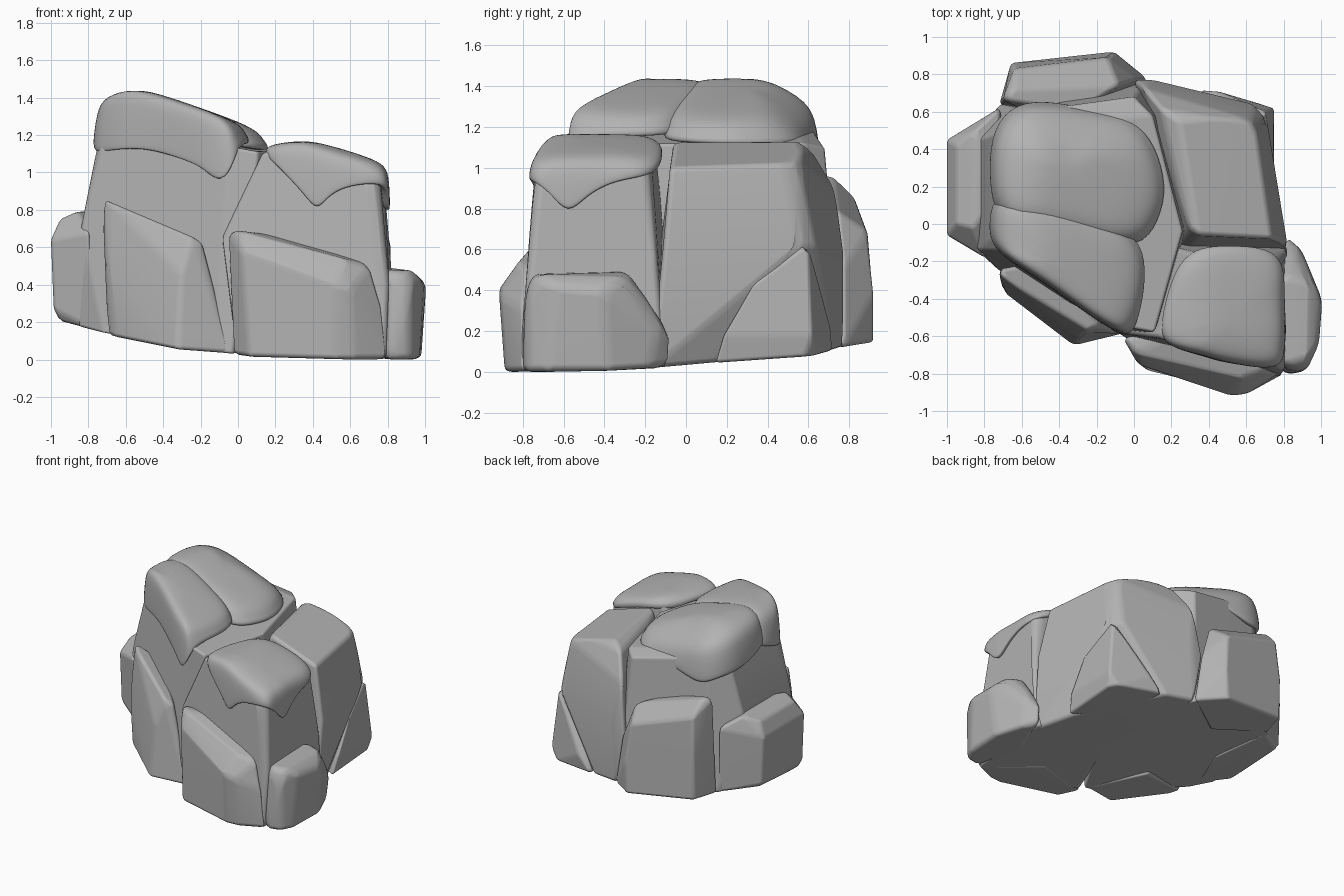
import bpy, bmesh, math
from mathutils import Vector

stone = bpy.data.materials.new("grey stone")
stone.diffuse_color = (0.45, 0.45, 0.45, 1)


def ground(x, y):
    """Gently tilted underside shared by all the rocks."""
    return max(0.0, 0.07 + 0.07 * y - 0.05 * x + 0.1 * min(0, x) ** 2)


def finish(name, bm):
    bmesh.ops.recalc_face_normals(bm, faces=bm.faces)
    me = bpy.data.meshes.new(name)
    bm.to_mesh(me)
    bm.free()
    me.materials.append(stone)
    ob = bpy.data.objects.new(name, me)
    bpy.context.collection.objects.link(ob)
    for p in me.polygons:
        p.use_smooth = True
    return ob


def rock(name, foot, upper, bevel=0.04):
    """Chiselled boulder: hull of a footprint and upper corners, edges rounded."""
    bm = bmesh.new()
    for x, y in foot:
        bm.verts.new((x, y, ground(x, y)))
    for p in upper:
        bm.verts.new(p)
    bmesh.ops.convex_hull(bm, input=bm.verts[:])
    loose = [v for v in bm.verts if not v.link_faces]
    bmesh.ops.delete(bm, geom=loose, context='VERTS')
    bmesh.ops.dissolve_limit(bm, angle_limit=math.radians(9),
                             verts=bm.verts[:], edges=bm.edges[:])
    ob = finish(name, bm)
    m = ob.modifiers.new("rounding", 'BEVEL')
    m.width, m.segments = bevel, 4
    m.limit_method, m.angle_limit = 'ANGLE', math.radians(12)
    n = ob.modifiers.new("normals", 'WEIGHTED_NORMAL')
    n.keep_sharp = True
    return ob


def cap(name, rim, top, shoulder=0.09, taper=1.0):
    """Soft overhanging layer: rim points (x, y, low z) lofted up to a domed top."""
    bm = bmesh.new()
    c = sum((Vector(p) for p in rim), Vector()) / len(rim)

    def ring(s, zf):
        out = []
        for x, y, z in rim:
            px, py = c.x + (x - c.x) * s, c.y + (y - c.y) * s
            out.append(bm.verts.new((px, py, zf(px, py, z))))
        return out

    rings = [ring(0.82, lambda x, y, z: z + 0.03),
             ring(1.01, lambda x, y, z: z - 0.01),
             ring(1.02, lambda x, y, z: z + 0.03),
             ring(taper, lambda x, y, z: max(z + 0.05, top(x, y) - shoulder)),
             ring(0.89, lambda x, y, z: top(x, y) - 0.005),
             ring(0.45, lambda x, y, z: top(x, y) + 0.005)]
    n = len(rim)
    for a, b in zip(rings, rings[1:]):
        for i in range(n):
            j = (i + 1) % n
            bm.faces.new((a[i], a[j], b[j], b[i]))
    for r, z in ((rings[0], c.z), (rings[-1], top(c.x, c.y) + 0.01)):
        mid = bm.verts.new((c.x, c.y, z))
        for i in range(n):
            bm.faces.new((r[i], r[(i + 1) % n], mid))
    ob = finish(name, bm)
    m = ob.modifiers.new("soften", 'SUBSURF')
    m.levels = m.render_levels = 2
    return ob


# Three large core boulders
rock("tall_left_boulder",
     [(-0.84, 0.45), (-0.72, 0.64), (0.06, 0.77), (0.2, 0.6), (0.3, 0),
      (-0.03, -0.59), (-0.12, -0.58), (-0.72, -0.25), (-0.85, -0.12)],
     [(-0.7, 0.5, 1.28), (-0.58, 0.6, 1.22), (0.0, 0.68, 1.1), (0.1, 0.58, 1.12),
      (0.26, -0.04, 1.12), (0.11, -0.58, 1.11), (-0.05, -0.55, 1.14),
      (-0.7, -0.14, 1.26), (-0.73, -0.05, 1.25), (-0.84, -0.14, 0.7), (-0.84, 0.45, 0.7)], 0.05)
rock("back_right_boulder",
     [(0.07, 0.77), (0.3, 0.72), (0.69, 0.14), (0.81, -0.17), (0.2, -0.2)],
     [(0.05, 0.73, 0.9), (0.14, 0.62, 1.08), (0.24, 0.55, 1.13), (0.45, 0.57, 1.09),
      (0.62, 0.56, 1.02), (0.66, 0.48, 1.02), (0.74, -0.08, 1.0), (0.34, -0.06, 1.13),
      (0.29, -0.02, 1.1), (0.0, 0.77, 0.5), (0.82, -0.11, 0.6), (0.71, 0.56, 0.62),
      (0.64, 0.64, 0.62), (0.1, 0.77, 0.6)], 0.05)
rock("front_right_boulder",
     [(-0.01, -0.63), (0.1, -0.68), (0.79, -0.82), (0.82, -0.1), (0.2, -0.05)],
     [(0.13, -0.61, 1.12), (0.31, -0.15, 1.12), (0.3, -0.5, 1.13), (0.72, -0.17, 1.04),
      (0.78, -0.2, 0.98), (0.76, -0.72, 0.95), (0.7, -0.75, 0.95), (-0.09, -0.58, 0.66),
      (0.82, -0.14, 0.5), (0.81, -0.78, 0.4), (0.1, -0.1, 0.6)])

# Smaller stones leaning around the foot
rock("left_stone",
     [(-0.95, -0.04), (-0.95, 0.44), (-0.72, 0.62), (-0.6, 0.2), (-0.74, -0.17)],
     [(-1.0, -0.06, 0.64), (-1.0, 0.45, 0.64), (-0.95, 0.0, 0.75), (-0.95, 0.42, 0.75),
      (-0.86, -0.02, 0.79), (-0.85, 0.5, 0.79), (-0.72, 0.62, 0.7), (-0.8, -0.18, 0.68),
      (-0.7, 0.2, 0.79), (-0.985, -0.06, 0.27), (-0.985, 0.45, 0.27)], 0.05)
rock("front_left_slab",
     [(-0.7, -0.3), (-0.66, -0.38), (-0.32, -0.65), (-0.22, -0.63), (-0.03, -0.58), (-0.3, -0.2)],
     [(-0.73, -0.24, 0.86), (-0.69, -0.3, 0.85), (-0.24, -0.57, 0.66), (-0.18, -0.54, 0.62),
      (-0.5, -0.2, 0.75), (-0.3, -0.62, 0.45), (-0.7, -0.36, 0.5)], 0.03)
rock("front_right_slab",
     [(-0.03, -0.64), (0.06, -0.78), (0.52, -0.89), (0.62, -0.88), (0.8, -0.8), (0.4, -0.5)],
     [(-0.06, -0.61, 0.69), (0.01, -0.69, 0.69), (0.58, -0.82, 0.54), (0.71, -0.78, 0.5),
      (0.02, -0.75, 0.58), (0.52, -0.92, 0.4), (0.6, -0.91, 0.38), (0.4, -0.5, 0.64),
      (0.77, -0.8, 0.3)], 0.035)
rock("right_stone",
     [(0.79, -0.81), (0.92, -0.78), (0.97, -0.68), (0.98, -0.38), (0.9, -0.18), (0.82, -0.08), (0.7, -0.4)],
     [(0.8, -0.77, 0.48), (0.93, -0.73, 0.475), (0.99, -0.64, 0.42), (1.01, -0.41, 0.4),
      (0.94, -0.3, 0.465), (0.81, -0.28, 0.49), (0.82, -0.07, 0.2), (0.9, -0.14, 0.2),
      (0.92, -0.79, 0.35), (0.7, -0.4, 0.49)], 0.04)
rock("back_right_wedge",
     [(0.73, 0.14), (0.73, 0.58), (0.68, 0.64), (0.33, 0.72), (0.4, 0.3)],
     [(0.7, 0.6, 0.63), (0.75, 0.32, 0.42), (0.75, 0.62, 0.18), (0.6, 0.5, 0.6),
      (0.75, 0.18, 0.18), (0.45, 0.71, 0.22)], 0.02)
rock("back_slab",
     [(-0.72, 0.64), (-0.66, 0.85), (-0.12, 0.92), (0.08, 0.77), (-0.3, 0.5)],
     [(-0.7, 0.66, 0.97), (-0.64, 0.72, 0.96), (-0.64, 0.83, 0.85), (-0.14, 0.89, 0.69),
      (-0.08, 0.74, 0.79), (-0.3, 0.6, 0.86), (-0.66, 0.86, 0.5), (-0.11, 0.925, 0.4),
      (0.02, 0.77, 0.5)], 0.035)


# Overlapping soft layers on top
def high(x, y):
    return (1.47 - 0.33 * max(0, x + 0.6) - 0.5 * max(0, -0.62 - x)
            - 0.6 * max(0, y - 0.4))


def low(x, y):
    return 1.18 - 0.28 * max(0, x - 0.33) - 0.2 * max(0, 0.3 - x) - 0.1 * max(0, -0.6 - y)


cap("upper_front_layer",
    [(-0.74, 0.16, 1.18), (-0.77, 0.02, 1.14), (-0.765, -0.1, 1.1), (-0.68, -0.19, 1.12),
     (-0.5, -0.3, 1.13), (-0.33, -0.42, 1.08), (-0.19, -0.52, 1.03), (-0.1, -0.57, 0.94),
     (-0.04, -0.59, 1.0), (0.0, -0.56, 1.13), (0.04, -0.42, 1.15), (0.06, -0.25, 1.15),
     (0.03, -0.06, 1.16), (-0.25, 0.05, 1.2), (-0.55, 0.16, 1.25)], high, 0.09, 0.98)
cap("upper_back_layer",
    [(-0.74, 0.03, 1.2), (-0.77, 0.25, 1.14), (-0.76, 0.46, 1.1), (-0.69, 0.59, 1.08),
     (-0.58, 0.65, 1.02), (-0.42, 0.65, 1.08), (-0.2, 0.6, 1.11), (0.0, 0.55, 1.11),
     (0.11, 0.42, 1.11), (0.17, 0.2, 1.11), (0.13, 0.03, 1.12), (0.03, -0.14, 1.13),
     (-0.3, -0.06, 1.2), (-0.58, 0.0, 1.25)], high, 0.09, 0.98)
cap("front_right_layer",
    [(0.14, -0.55, 1.09), (0.17, -0.64, 1.07), (0.28, -0.68, 0.96), (0.36, -0.7, 0.87),
     (0.42, -0.72, 0.79), (0.48, -0.735, 0.87), (0.57, -0.75, 0.92), (0.7, -0.77, 0.94),
     (0.79, -0.75, 0.93), (0.8, -0.67, 0.88), (0.81, -0.58, 0.76), (0.805, -0.49, 0.86),
     (0.8, -0.36, 0.93), (0.8, -0.22, 0.95), (0.72, -0.13, 0.98), (0.5, -0.12, 1.06),
     (0.32, -0.13, 1.08), (0.21, -0.26, 1.08)], low, 0.06)
